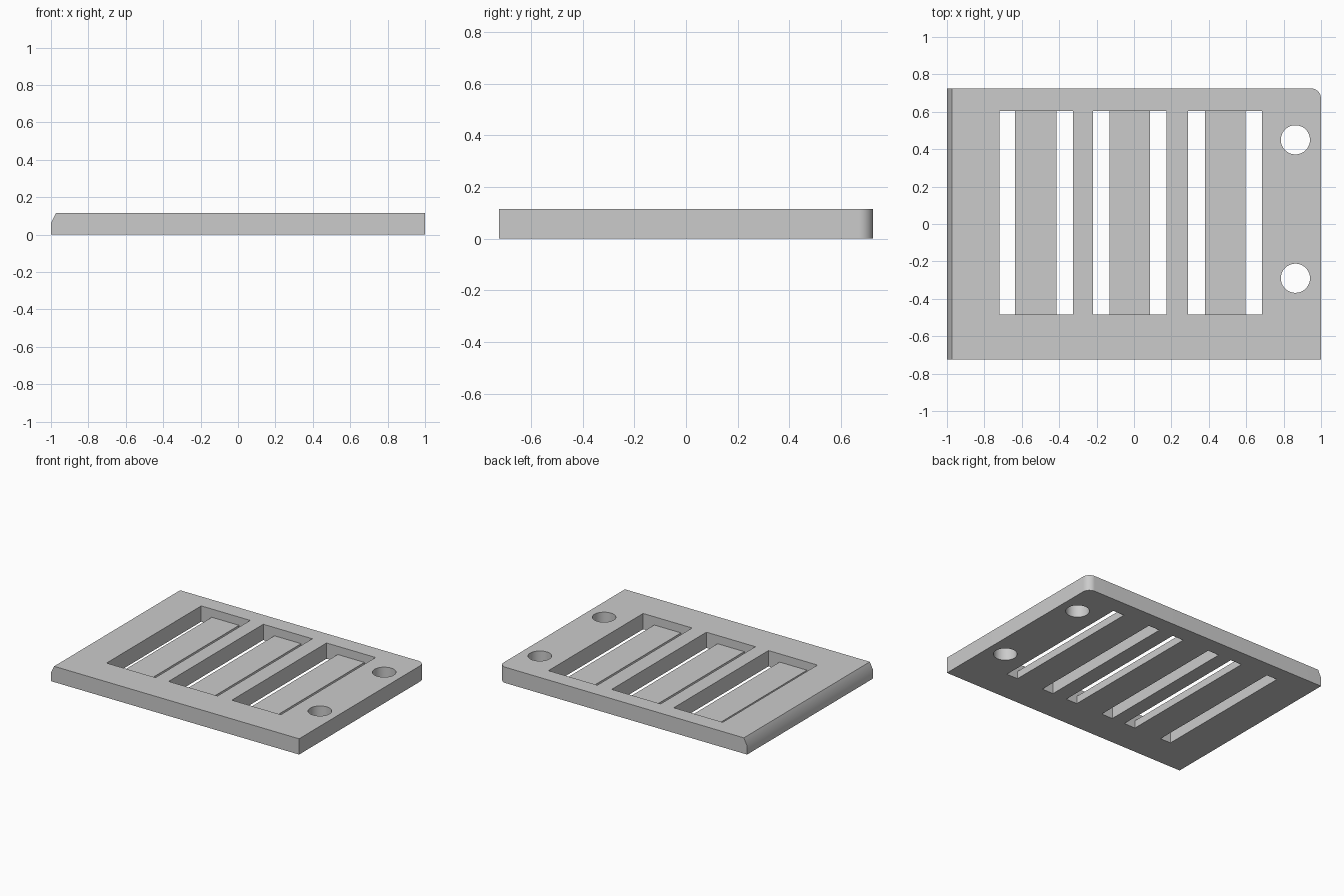
import bpy
import bmesh
from math import cos, sin, pi, radians
from mathutils import Vector

cube = bpy.data.objects.get("Cube")
if cube:
    bpy.data.objects.remove(cube, do_unlink=True)

HALF_Y, THICK, BAR_TOP, CORNER = 0.725, 0.115, 0.055, 0.055
FRONT, BACK = -0.485, 0.605      # window ends along y


def extruded(name, outline, offset):
    """Closed prism made from a flat outline swept along offset."""
    bm = bmesh.new()
    face = bm.faces.new([bm.verts.new(p) for p in outline])
    swept = bmesh.ops.extrude_face_region(bm, geom=[face])["geom"]
    verts = [g for g in swept if isinstance(g, bmesh.types.BMVert)]
    bmesh.ops.translate(bm, verts=verts, vec=offset)
    bmesh.ops.recalc_face_normals(bm, faces=bm.faces)
    mesh = bpy.data.meshes.new(name)
    bm.to_mesh(mesh)
    bm.free()
    obj = bpy.data.objects.new(name, mesh)
    bpy.context.collection.objects.link(obj)
    return obj


# Plate outline with one rounded back corner
arc = [(1 - CORNER + CORNER * cos(a), HALF_Y - CORNER + CORNER * sin(a), 0)
       for a in (i * pi / 24 for i in range(13))]
plate = extruded("slotted_plate",
                 [(-1, -HALF_Y, 0), (1, -HALF_Y, 0), *arc, (-1, HALF_Y, 0)],
                 (0, 0, THICK))

# Sloped upper edge along the right side
bm = bmesh.new()
bm.from_mesh(plate.data)
bmesh.ops.bisect_plane(bm, geom=bm.verts[:] + bm.edges[:] + bm.faces[:],
                       plane_co=Vector((-1, 0, 0.063)),
                       plane_no=Vector((-0.052, 0, 0.026)), clear_outer=True)
bmesh.ops.holes_fill(bm, edges=[e for e in bm.edges if e.is_boundary])
bmesh.ops.recalc_face_normals(bm, faces=bm.faces)
bm.to_mesh(plate.data)
bm.free()

# Window cutters: an upside-down U leaves a sunken bar between two through slots
cutters = []
for left, bar_left, bar_right, right in ((-0.72, -0.635, -0.415, -0.325),
                                         (-0.22, -0.13, 0.085, 0.175),
                                         (0.29, 0.38, 0.595, 0.685)):
    low, high = -0.1, 0.3
    section = [(left, low), (bar_left, low), (bar_left, BAR_TOP),
               (bar_right, BAR_TOP), (bar_right, low), (right, low),
               (right, high), (left, high)]
    cutters.append(extruded("window_cutter", [(x, FRONT, z) for x, z in section],
                            (0, BACK - FRONT, 0)))

# Screw hole cutters
for y in (0.45, -0.29):
    ring = [(0.863 + 0.078 * cos(i * pi / 24), y + 0.078 * sin(i * pi / 24), -0.1)
            for i in range(48)]
    cutters.append(extruded("hole_cutter", ring, (0, 0, 0.4)))

# Apply the cuts and discard the cutters
bpy.ops.object.select_all(action='DESELECT')
plate.select_set(True)
bpy.context.view_layer.objects.active = plate
for cutter in cutters:
    cutter.hide_render = True
    cut = plate.modifiers.new("cut", 'BOOLEAN')
    cut.operation = 'DIFFERENCE'
    cut.solver = 'EXACT'
    cut.object = cutter
    bpy.ops.object.modifier_apply(modifier=cut.name)
    bpy.data.objects.remove(cutter, do_unlink=True)

# Smooth holes, corner and sloped edge; other edges stay sharp
bpy.ops.object.shade_smooth_by_angle(angle=radians(30))

# Grey finish
grey = bpy.data.materials.new("plain_grey")
grey.use_nodes = True
colour = (0.6, 0.6, 0.6, 1)
grey.diffuse_color = colour
grey.node_tree.nodes["Principled BSDF"].inputs["Base Color"].default_value = colour
plate.data.materials.clear()
plate.data.materials.append(grey)
